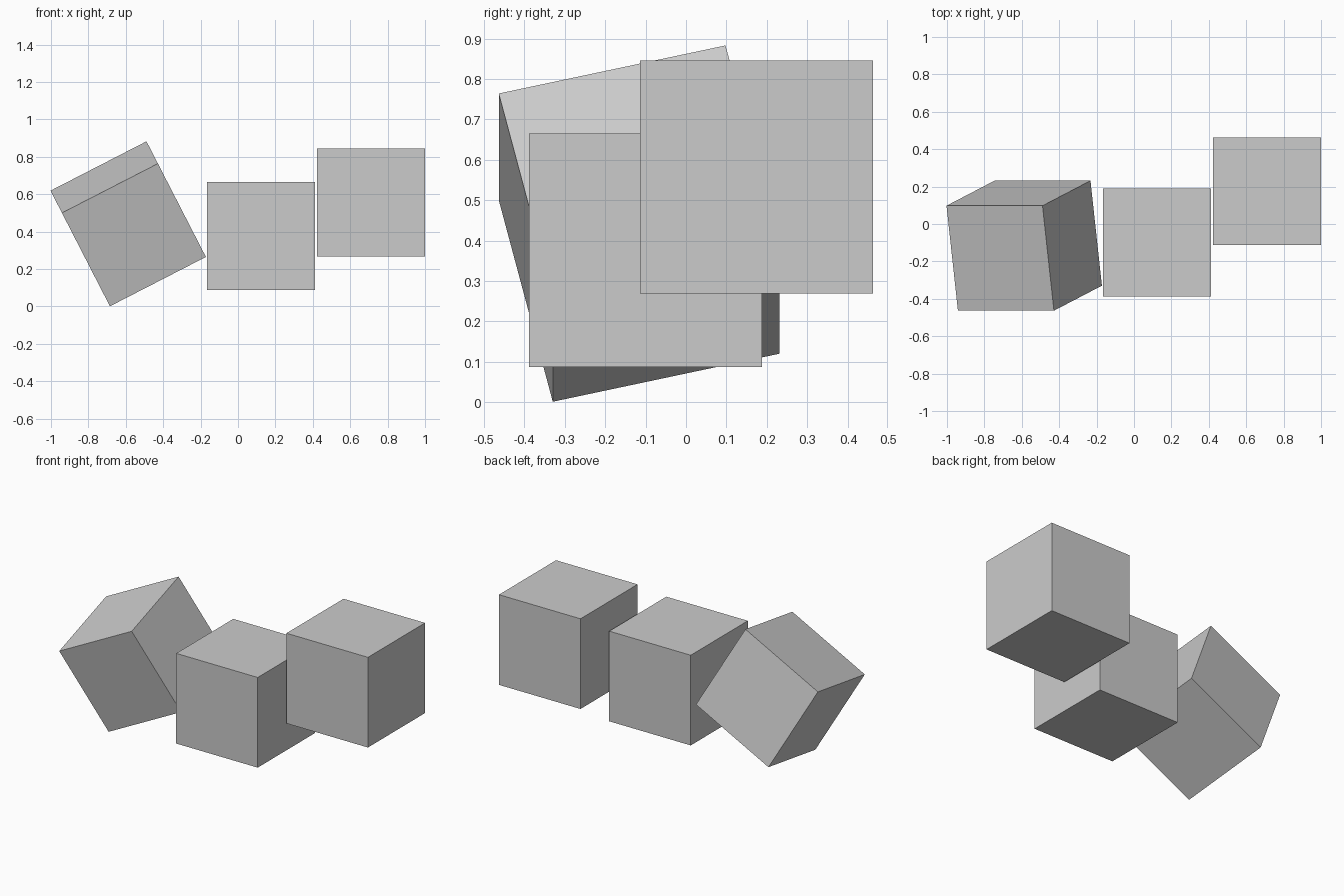
import bpy
from math import radians

if "Cube" in bpy.data.objects:
    bpy.data.objects.remove(bpy.data.objects["Cube"])

SIDE = 0.577


def add_cube(name, location, tilt=(0, 0, 0)):
    bpy.ops.mesh.primitive_cube_add(
        size=SIDE, location=location, rotation=[radians(a) for a in tilt])
    bpy.context.object.name = name


# tumbled cube on the left, touching the floor with one corner
add_cube("tilted_cube", (-0.587, -0.116, 0.442), (13.4, -27.2, 0))

# two upright cubes stepping up to the right
add_cube("middle_cube", (0.123, -0.100, 0.376))
add_cube("right_cube", (0.711, 0.175, 0.557))
